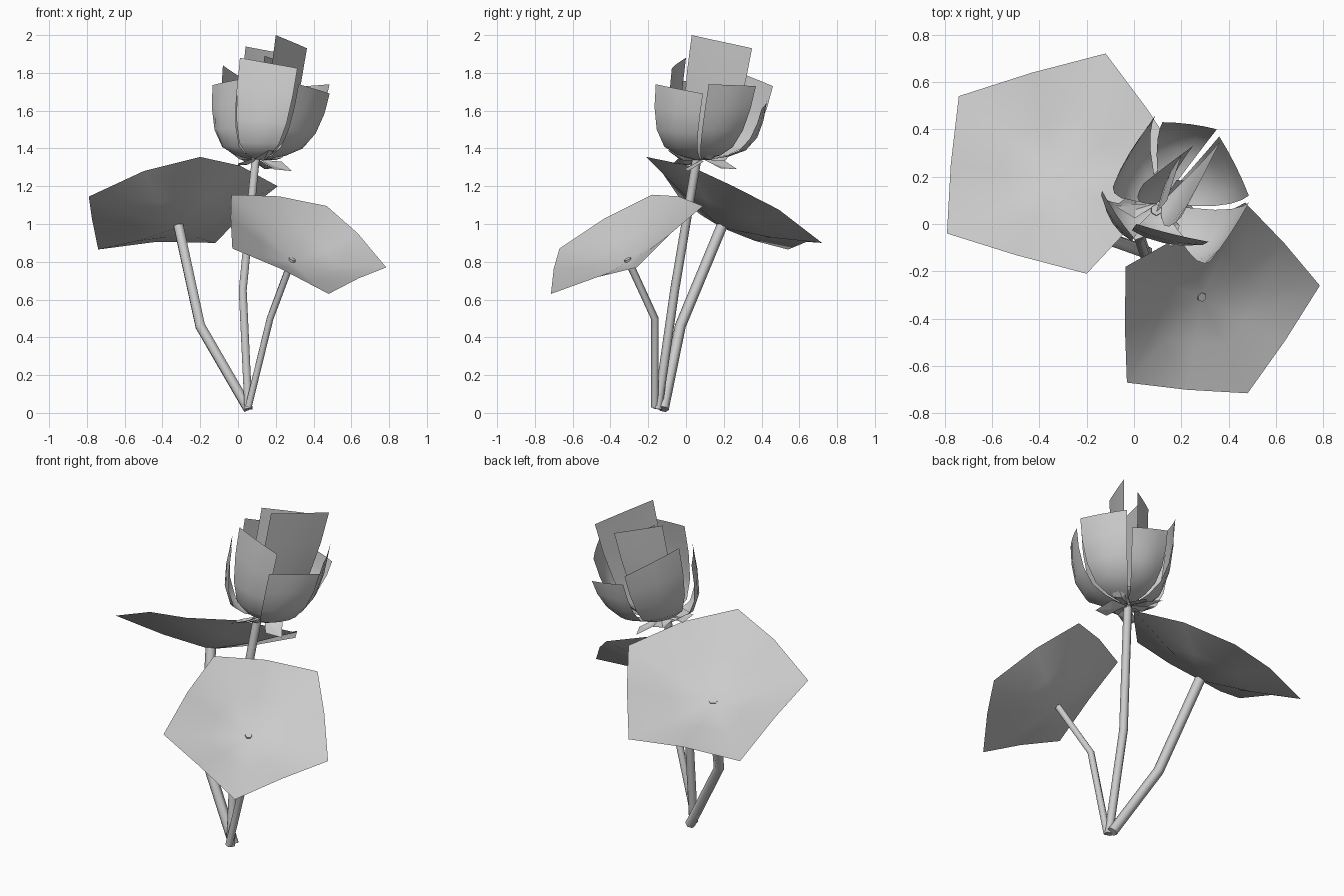
import bpy, bmesh, math
from mathutils import Vector as V

cube = bpy.data.objects.get("Cube")
if cube:
    bpy.data.objects.remove(cube, do_unlink=True)

grey = bpy.data.materials.new("plain grey")
grey.use_nodes = True
grey.diffuse_color = (0.6, 0.6, 0.6, 1)
grey.node_tree.nodes["Principled BSDF"].inputs["Base Color"].default_value = (0.6, 0.6, 0.6, 1)


def finish(name, bm, smooth=True):
    bmesh.ops.recalc_face_normals(bm, faces=bm.faces)
    mesh = bpy.data.meshes.new(name)
    for f in bm.faces:
        f.smooth = smooth
    bm.to_mesh(mesh)
    bm.free()
    mesh.materials.append(grey)
    ob = bpy.data.objects.new(name, mesh)
    bpy.context.collection.objects.link(ob)
    return ob


def skin(bm, rows, closed=False):
    """Bridge rows of vertices with quads."""
    n = len(rows[0])
    for a, b in zip(rows, rows[1:]):
        for i in range(n if closed else n - 1):
            j = (i + 1) % n
            bm.faces.new((a[i], a[j], b[j], b[i]))


# Stems: bent tubes with capped ends
def stem(name, path, radius, sides=6):
    pts = [V(p) for p in path]
    bm = bmesh.new()
    rows = []
    for i, p in enumerate(pts):
        d = (pts[min(i + 1, len(pts) - 1)] - pts[max(i - 1, 0)]).normalized()
        u = V((1, 0, 0)).cross(d).normalized()
        w = d.cross(u)
        angles = [math.tau * k / sides for k in range(sides)]
        rows.append([bm.verts.new(p + radius * (u * math.cos(a) + w * math.sin(a))) for a in angles])
    skin(bm, rows, True)
    bm.faces.new(rows[0])
    bm.faces.new(rows[-1])
    finish(name, bm)
    bpy.context.view_layer.objects.active = bpy.data.objects[name]
    bpy.data.objects[name].select_set(True)
    bpy.ops.object.shade_smooth_by_angle(angle=math.radians(65))
    bpy.data.objects[name].select_set(False)


stem("flower_stem", [(.055, -.15, .02), (.025, -.06, .65), (.095, .06, 1.36)], .024)
stem("left_leaf_stem", [(.055, -.12, .02), (-.2, -.03, .46), (-.315, .19, .99)], .029)
stem("right_leaf_stem", [(.055, -.165, .03), (.17, -.165, .5), (.288, -.31, .815)], .02)


# Leaves: cupped pentagons, with slightly bowed edges
def leaf(name, centre, corners, bow):
    c = V(centre)
    ring = []
    for i, p in enumerate(corners):
        a, b = V(p), V(corners[(i + 1) % len(corners)])
        m = (a + b) / 2
        ring += [a, m + (m - c) * .02 + V((0, 0, bow))]
    bm = bmesh.new()
    hub = bm.verts.new(c)
    inner = [bm.verts.new(c.lerp(p, .5) - V((0, 0, .012))) for p in ring]
    outer = [bm.verts.new(p) for p in ring]
    skin(bm, [inner, outer], True)
    for i in range(len(inner)):
        bm.faces.new((hub, inner[i], inner[(i + 1) % len(inner)]))
    finish(name, bm)


leaf("left_leaf", (-.32, .19, .98),
     [(-.74, .54, .865), (-.12, .72, .9), (.21, .25, 1.2), (-.2, -.21, 1.355), (-.79, -.04, 1.145)], .025)
leaf("right_leaf", (.285, -.31, .8),
     [(-.035, -.18, 1.155), (-.03, -.67, .87), (.48, -.715, .63), (.785, -.26, .77), (.47, .09, 1.095)], .015)

# Petals: curved strips from the flower base up to two top corners
BASE = V((.11, .085, 1.34))
AXIS = V((.13, .16, 1))
PROFILE = [(0, .1), (.06, .42), (.17, .68), (.4, .86), (.7, .96), (1, 1)]


def petal(name, left, right, bulge=.12):
    corners = [V(left), V(right)]
    bm = bmesh.new()
    rows = []
    for height, spread in PROFILE:
        ends = []
        for c in corners:
            z = (c.z - BASE.z) * height
            core = BASE + AXIS * z
            top = BASE + AXIS * (c.z - BASE.z)
            ends.append((core, (c - top) * spread))
        row = []
        for t in (0, .25, .5, .75, 1):
            core = ends[0][0].lerp(ends[1][0], t)
            off = ends[0][1].lerp(ends[1][1], t)
            push = 1 + bulge * 4 * t * (1 - t) * (1.6 - 1.4 * height)
            row.append(bm.verts.new(core + off * push))
        rows.append(row)
    skin(bm, rows)
    finish(name, bm)


OUTER = [((.32, -.16, 1.74), (.485, .09, 1.69)),
         ((.485, .12, 1.74), (.36, .37, 1.73)),
         ((.35, .4, 1.61), (.12, .43, 1.66)),
         ((.09, .46, 1.73), (-.08, .18, 1.84)),
         ((-.135, .14, 1.735), (0, -.06, 1.765))]
INNER = [((.01, 0, 1.88), (.315, -.075, 1.825)),
         ((.2, .03, 2), (.365, .35, 1.93)),
         ((.25, .33, 1.9), (.04, .17, 1.94)),
         ((.14, .1, 1.89), (.2, .29, 1.87))]
for i, (a, b) in enumerate(OUTER):
    petal(f"outer_petal_{i + 1}", a, b)
for i, (a, b) in enumerate(INNER):
    petal(f"inner_petal_{i + 1}", a, b)

# Sepals: pointed folded blades around the flower base
for i in range(7):
    a = math.tau * i / 7 + .5
    out = V((math.cos(a), math.sin(a), 0))
    side = V((-out.y, out.x, 0))
    tilt = (.06, -.05, .02, .07, -.02, .05, -.06)[i]
    bm = bmesh.new()
    root = bm.verts.new(BASE + out * .01)
    tip = bm.verts.new(BASE + out * .19 + V((0, 0, tilt)))
    fold = bm.verts.new(BASE + out * .1 + V((0, 0, tilt * .3 - .02)))
    for s in (-1, 1):
        edge = bm.verts.new(BASE + out * .11 + side * .055 * s + V((0, 0, tilt * .5 + .02 * s)))
        bm.faces.new((root, fold, edge))
        bm.faces.new((fold, tip, edge))
    finish(f"sepal_{i + 1}", bm, False)
